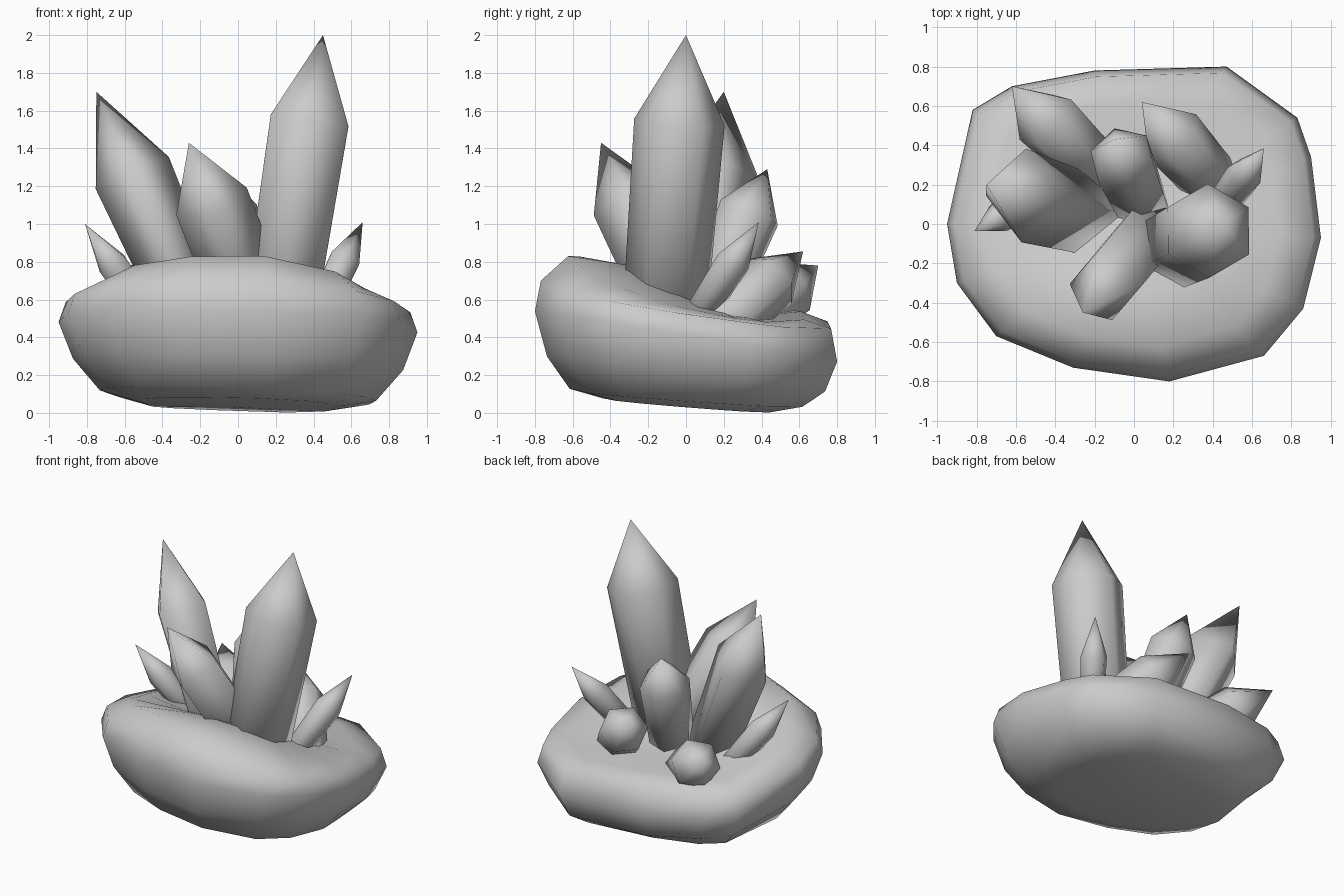
import bpy, bmesh
from math import sin, cos, tau, radians
from mathutils import Vector

if "Cube" in bpy.data.objects:
    bpy.data.objects.remove(bpy.data.objects["Cube"])


def finish(name, bm):
    bmesh.ops.recalc_face_normals(bm, faces=bm.faces)
    mesh = bpy.data.meshes.new(name)
    bm.to_mesh(mesh)
    bm.free()
    for p in mesh.polygons:
        p.use_smooth = True
    ob = bpy.data.objects.new(name, mesh)
    bpy.context.collection.objects.link(ob)
    return ob


def loft(name, bottom, rings, top):
    """Closed skin over a stack of rings, capped by two points."""
    bm = bmesh.new()
    rows = [[bm.verts.new(p) for p in r] for r in rings]
    n = len(rows[0])
    for a, b in zip(rows, rows[1:]):
        for i in range(n):
            j = (i + 1) % n
            bm.faces.new((a[i], a[j], b[j], b[i]))
    lo, hi = bm.verts.new(bottom), bm.verts.new(top)
    for i in range(n):
        j = (i + 1) % n
        bm.faces.new((rows[0][j], rows[0][i], lo))
        bm.faces.new((rows[-1][i], rows[-1][j], hi))
    return finish(name, bm)


# Rock base: one outline, scaled and tilted per level
outline = [(0.95, -0.07), (0.90, 0.34), (0.83, 0.54), (0.47, 0.80), (-0.20, 0.78),
           (-0.62, 0.70), (-0.82, 0.58), (-0.95, 0.0), (-0.90, -0.30), (-0.70, -0.57),
           (-0.31, -0.73), (0.18, -0.80), (0.66, -0.67), (0.86, -0.43)]
levels = [
    (0.55, lambda x, y: 0.045 - 0.08 * y - 0.03 * x),
    (0.77, lambda x, y: 0.09 - 0.07 * y - 0.04 * x),
    (0.92, lambda x, y: 0.20 - 0.13 * y + 0.06 * abs(x) - 0.04 * x),
    (1.00, lambda x, y: 0.40 - 0.17 * y + 0.05 * abs(x) - 0.035 * x),
    (0.96, lambda x, y: 0.60 - 0.15 * y - 0.05 * abs(x) - 0.035 * x),
    (0.78, lambda x, y: 0.645 - 0.25 * y - 0.09 * x * x - 0.06 * x + 0.1 * y * y),
    (0.40, lambda x, y: 0.645 - 0.44 * y - 0.2 * x * x),
]
rings = [[(x * s, y * s, h(x * s, y * s)) for x, y in outline] for s, h in levels]
loft("rock_base", (0, 0, 0.03), rings, (0, 0, 0.62))


# Crystals: straight shafts, slightly narrower at the root, with pointed ends
def crystal(name, tip, shoulder, radius, taper=0.85, sides=6, roll=0, flat=1):
    tip, mid = Vector(tip), Vector(shoulder)
    d = (tip - mid).normalized()
    v = Vector((0, 1, 0))
    v = (v - d * v.dot(d)).normalized()
    u = v.cross(d) * flat
    root = mid - d * ((mid.z - 0.42) / d.z)
    angles = [radians(90 + roll) + tau * i / sides for i in range(sides)]
    rows = [[c + (u * cos(a) + v * sin(a)) * r for a in angles]
            for c, r in ((root, radius * taper), (mid, radius))]
    loft(name, root, rows, tip)


crystal("tall_crystal", (0.45, 0.0, 2.0), (0.378, -0.035, 1.54), 0.24, 0.92)
crystal("left_crystal", (-0.75, 0.20, 1.70), (-0.56, 0.145, 1.27), 0.24, 0.85, sides=4, flat=0.88)
crystal("front_crystal", (-0.26, -0.45, 1.43), (-0.14, -0.305, 1.12), 0.20, 1.0, sides=4)
crystal("rear_crystal", (-0.10, 0.43, 1.29), (-0.06, 0.335, 1.06), 0.17, roll=17)
crystal("back_right_crystal", (0.04, 0.62, 0.855), (0.195, 0.445, 0.695), 0.165, roll=30)
crystal("back_left_crystal", (-0.62, 0.70, 0.78), (-0.45, 0.53, 0.65), 0.17, roll=20)
crystal("small_right_crystal", (0.66, 0.385, 1.01), (0.56, 0.25, 0.80), 0.092)
crystal("small_left_crystal", (-0.81, -0.035, 1.0), (-0.66, 0.05, 0.78), 0.09)
